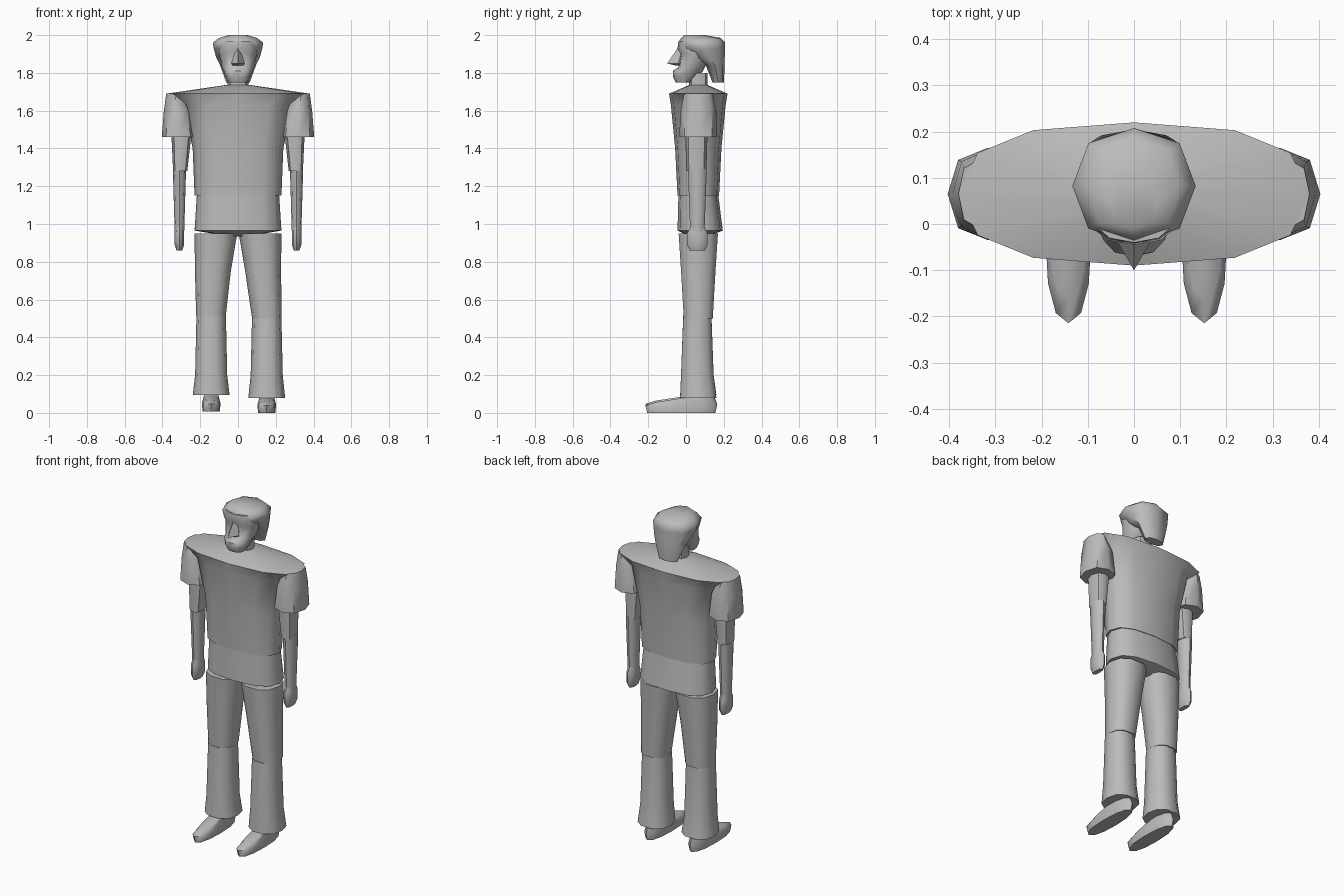
import bpy, bmesh, math

if "Cube" in bpy.data.objects:
    bpy.data.objects.remove(bpy.data.objects["Cube"])

# Body landmarks: heights of the joints and the depth of the body's axis
ANKLE, KNEE, CROTCH, WAIST = .08, .5, .95, 1.15
WRIST, ELBOW, CUFF, SHOULDER = .97, 1.28, 1.46, 1.69
CHIN, BROW, CROWN = 1.75, 1.93, 2
AXIS = .065


def make_grey():
    material = bpy.data.materials.new("plain grey")
    material.use_nodes = True
    shade = material.node_tree.nodes["Principled BSDF"].inputs["Base Color"]
    shade.default_value = (.5, .5, .5, 1)
    material.diffuse_color = shade.default_value
    return material


def spread(value, count):
    """Repeat a single number for every ring, or pass a tuple through."""
    return value if isinstance(value, tuple) else (value,) * count


def signed_power(value, exponent):
    return math.copysign(abs(value) ** exponent, value)


def rounded_ring(bm, sides, squareness, centre, width, depth, slope):
    """A rounded-square cross-section, rising towards the back by slope."""
    ring = []
    for step in range(sides):
        angle = math.tau * step / sides
        across = signed_power(math.cos(angle), 2 / squareness) * width / 2
        along = signed_power(math.sin(angle), 2 / squareness) * depth / 2
        x, y, z = centre
        ring.append(bm.verts.new((x + across, y + along, z + slope * along)))
    return ring


def skin(name, heights, width, depth, x=0, y=AXIS, slope=0,
         sides=8, squareness=2.3, smooth=50):
    """Skin a closed body over cross-sections stacked from bottom to top."""
    count = len(heights)
    columns = [spread(value, count) for value in (x, y, width, depth, slope)]
    bm = bmesh.new()
    rings = []
    for height, cx, cy, wide, deep, rise in zip(heights, *columns):
        centre = (cx, cy, height)
        rings.append(rounded_ring(bm, sides, squareness, centre, wide, deep, rise))
    for lower, upper in zip(rings, rings[1:]):
        for here in range(sides):
            after = (here + 1) % sides
            bm.faces.new((lower[here], lower[after], upper[after], upper[here]))
    bm.faces.new(rings[0])
    bm.faces.new(rings[-1])
    bmesh.ops.recalc_face_normals(bm, faces=bm.faces)

    mesh = bpy.data.meshes.new(name)
    bm.to_mesh(mesh)
    bm.free()
    mesh.materials.append(grey)
    part = bpy.data.objects.new(name, mesh)
    bpy.context.collection.objects.link(part)
    bpy.ops.object.select_all(action="DESELECT")
    part.select_set(True)
    bpy.context.view_layer.objects.active = part
    bpy.ops.object.shade_smooth_by_angle(angle=math.radians(smooth))


def mirrored(side, *offsets):
    return tuple(side * offset for offset in offsets)


grey = make_grey()

# Shirt with wide, flat shoulders
skin("shirt",
     heights=(WAIST, 1.4, 1.63, SHOULDER, 1.735),
     width=(.46, .48, .58, .76, .14),
     depth=(.22, .245, .29, .31, .1),
     sides=12, squareness=2.5, smooth=60)

# Hips closing into the crotch
skin("hips",
     heights=(CROTCH - .015, CROTCH + .015, WAIST + .01),
     width=(.1, .46, .435),
     depth=(.1, .24, .21),
     y=(AXIS, .075, AXIS),
     sides=12, squareness=2.6)

skin("neck", heights=(SHOULDER, CHIN + .05), width=.11, depth=.1, y=AXIS)

# Face, from the jutting chin and the mouth to the forehead
skin("face",
     heights=(CHIN, CHIN + .03, CHIN + .06, CHIN + .08, 1.9, BROW, 1.97),
     width=(.1, .13, .15, .17, .2, .21, .19),
     depth=(.08, .13, .16, .14, .16, .18, .17),
     y=(-.015, -.005, .01, .03, .05, .045, .045),
     sides=12, squareness=2.4)

# Sharp nose
skin("nose",
     heights=(CHIN + .09, CHIN + .1, BROW),
     width=(.06, .07, .02),
     depth=(.06, .12, .05),
     y=(-.03, -.04, -.02),
     sides=4, squareness=2, smooth=30)

# Hair: hangs low at the nape and reaches forward over the brow
skin("hair",
     heights=(CHIN, 1.84, 1.88, BROW, 1.96, 1.985, CROWN),
     width=(.125, .19, .23, .257, .267, .2, .1),
     depth=(.06, .1, .17, .24, .25, .21, .11),
     y=(.17, .155, .12, .0875, .0825, .08, .045),
     smooth=60)

for label, side in (("left", 1), ("right", -1)):
    # Arm
    skin(label + "_sleeve",
         heights=(CUFF, 1.6, SHOULDER),
         width=(.175, .145, .09),
         depth=(.2, .19, .15),
         x=mirrored(side, .316, .32, .335), y=AXIS)
    skin(label + "_upper_arm",
         heights=(ELBOW, CUFF + .01),
         width=(.075, .105), depth=(.107, .117),
         x=mirrored(side, .306, .3), y=.055)
    skin(label + "_forearm",
         heights=(WRIST - .02, ELBOW + .01),
         width=(.05, .07), depth=(.075, .1), x=side * .31, y=.06)
    skin(label + "_hand",
         heights=(WRIST - .11, WRIST - .08, WRIST - .02, WRIST + .02),
         width=(.03, .05, .05, .045),
         depth=(.08, .11, .11, .07),
         x=side * .31, y=.06)

    # Leg: the right one stands slightly inward and its foot a little higher
    shift, lift = (0, 0) if side > 0 else (.01, .015)
    skin(label + "_thigh",
         heights=(KNEE + lift, .75, CROTCH),
         width=(.157, .19, .226),
         depth=(.16, .19, .217),
         x=(side * .153 + shift, side * .133, side * .117),
         sides=10, squareness=2.4)
    skin(label + "_lower_leg",
         heights=(ANKLE + lift, .2, KNEE + lift),
         width=(.195, .17, .156),
         depth=(.2, .18, .156),
         x=side * .152 + shift, y=(AXIS, .06, .06),
         sides=10, squareness=2.4)
    skin(label + "_shoe",
         heights=(lift / 2, .04 + lift / 2, .08 + lift / 2),
         width=(.09, .1, .08),
         depth=(.36, .38, .3),
         x=side * .152 + shift, y=(-.025, -.025, -.01),
         slope=(0, 0, .15), sides=12)
